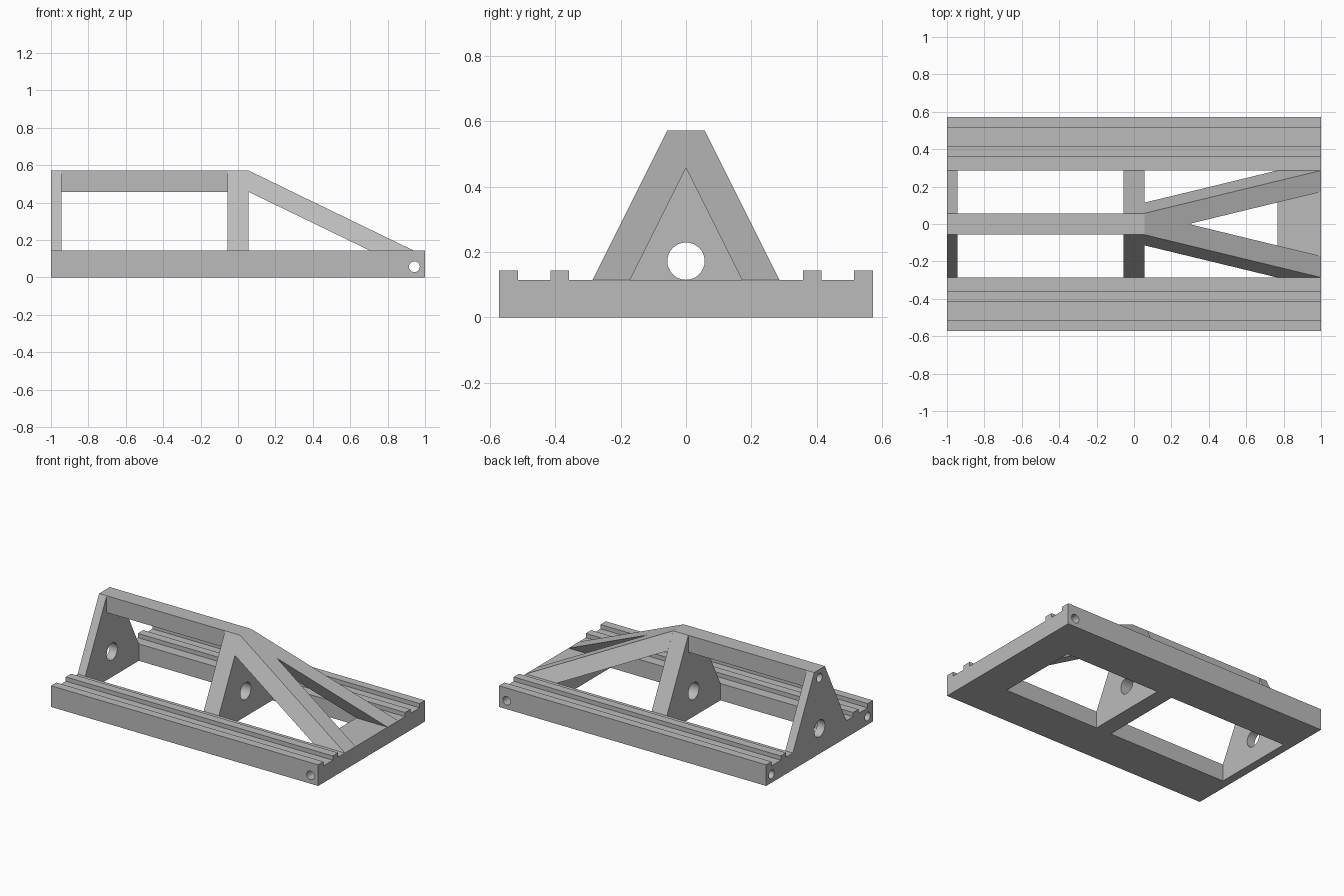
import bpy, bmesh, math
from mathutils import Vector

cube = bpy.data.objects.get("Cube")
if cube:
    bpy.data.objects.remove(cube, do_unlink=True)

grey = bpy.data.materials.new("plain grey")
grey.use_nodes = True
GREY = (0.5, 0.5, 0.5, 1)
grey.diffuse_color = GREY
grey.node_tree.nodes["Principled BSDF"].inputs["Base Color"].default_value = GREY

# Key dimensions
HALF_W, INNER, BASE, TOP, BEAM_LOW = 0.571, 0.286, 0.114, 0.571, 0.457
T = 0.057


def prism(name, points, axis, start, end):
    """Extrude a profile along x (profile in y, z) or along y (profile in x, z)."""
    def place(p, s):
        return Vector((s, p[0], p[1])) if axis == "x" else Vector((p[0], s, p[1]))
    bm = bmesh.new()
    face = bm.faces.new([bm.verts.new(place(p, start)) for p in points])
    ext = bmesh.ops.extrude_face_region(bm, geom=[face])
    moved = [v for v in ext["geom"] if isinstance(v, bmesh.types.BMVert)]
    bmesh.ops.translate(bm, verts=moved, vec=place((0, 0), end - start))
    bmesh.ops.recalc_face_normals(bm, faces=bm.faces)
    mesh = bpy.data.meshes.new(name)
    bm.to_mesh(mesh)
    bm.free()
    mesh.materials.append(grey)
    obj = bpy.data.objects.new(name, mesh)
    bpy.context.collection.objects.link(obj)
    return obj


def box(name, x0, x1, y, z0, z1):
    return prism(name, [(-y, z0), (y, z0), (y, z1), (-y, z1)], "x", x0, x1)


def drill(axis, u, z, radius, start, end):
    steps = [2 * math.pi * i / 32 for i in range(32)]
    circle = [(u + radius * math.cos(a), z + radius * math.sin(a)) for a in steps]
    return prism("drill", circle, axis, start, end)


def cut(obj, cutter, operation="DIFFERENCE"):
    """Apply a boolean and remove the cutter."""
    cutter.hide_render = True
    mod = obj.modifiers.new("cut", "BOOLEAN")
    mod.operation, mod.solver, mod.object = operation, "EXACT", cutter
    bpy.context.view_layer.update()
    deps = bpy.context.evaluated_depsgraph_get()
    mesh = bpy.data.meshes.new_from_object(obj.evaluated_get(deps))
    obj.modifiers.clear()
    obj.data = mesh
    bpy.data.objects.remove(cutter, do_unlink=True)


# Grooved side rails, with a cross hole and a blind hole in the end
rail = [(INNER, 0), (HALF_W, 0), (HALF_W, 0.143), (0.514, 0.143), (0.514, BASE),
        (0.414, BASE), (0.414, 0.143), (0.357, 0.143), (0.357, BASE), (INNER, BASE)]
for side, label in ((1, "back"), (-1, "front")):
    obj = prism(label + "_rail", [(y * side, z) for y, z in rail], "x", -1, 1)
    cut(obj, drill("y", 0.943, T, 0.029, -1, 1))
    cut(obj, drill("x", side * 0.514, T, 0.029, -1.1, -0.8))

# Wide cross bar at the sloping end
bar = box("end_cross_bar", 0.766, 1, INNER, 0, BASE)
cut(bar, drill("y", 0.943, T, 0.029, -1, 1))

# Tapered upright plates with a round window
plate = [(-INNER, 0), (INNER, 0), (INNER, BASE), (T, TOP), (-T, TOP), (-INNER, BASE)]
end_plate = prism("end_plate", plate, "x", -1, -1 + T)
middle_plate = prism("middle_plate", plate, "x", -T, T)
for obj in (end_plate, middle_plate):
    cut(obj, drill("x", 0, 0.172, T, -1.2, 1))

# Top beam, with a blind hole running in from the end plate
beam = box("top_beam", -1 + T, -T, T, BEAM_LOW, TOP)
for obj in (end_plate, beam):
    cut(obj, drill("x", 0, 0.514, 0.029, -1.1, -0.8))

# Forked sloping brace: a slanted slab trimmed by an outer and an inner tent
brace = prism("sloping_brace", [(T, TOP), (1, BASE), (0.766, BASE), (T, BEAM_LOW)],
              "y", -0.4, 0.4)
cut(brace, prism("outer_tent", [(-0.343, 0), (0.343, 0), (0, 0.686)], "x", -1, 2), "INTERSECT")
cut(brace, prism("inner_tent", [(-0.2285, 0), (0.2285, 0), (0, BEAM_LOW)], "x", -1, 2))
